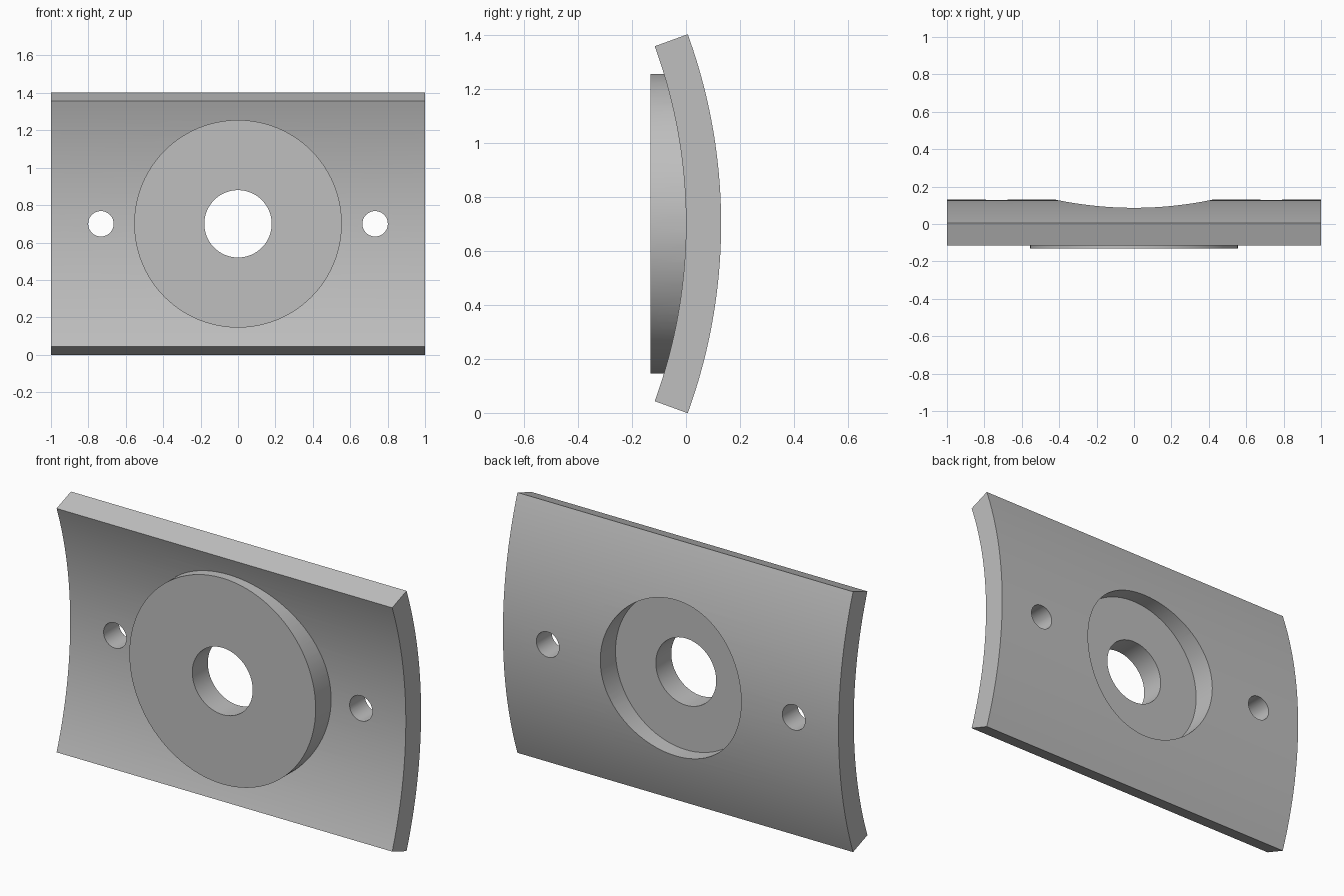
import bpy
import bmesh
from math import sin, cos, pi, radians

cube = bpy.data.objects.get("Cube")
if cube:
    bpy.data.objects.remove(cube, do_unlink=True)

MID = 0.70           # height of the plate centre
INNER, OUTER = 1.92, 2.05
HALF_ANGLE = radians(20)

grey = bpy.data.materials.new("plain grey")
grey.use_nodes = True
colour = (0.52, 0.52, 0.52, 1)
grey.diffuse_color = colour
grey.node_tree.nodes["Principled BSDF"].inputs["Base Color"].default_value = colour


def make_object(name, bm):
    bmesh.ops.recalc_face_normals(bm, faces=bm.faces)
    mesh = bpy.data.meshes.new(name)
    bm.to_mesh(mesh)
    bm.free()
    mesh.materials.append(grey)
    obj = bpy.data.objects.new(name, mesh)
    bpy.context.collection.objects.link(obj)
    return obj


def cylinder(name, radius, y0, y1, x=0, sides=96):
    """Disc along y, from y0 to y1, centred on the plate height."""
    bm = bmesh.new()
    ring = [bm.verts.new((x + radius * cos(2 * pi * i / sides), y0,
                          MID + radius * sin(2 * pi * i / sides)))
            for i in range(sides)]
    face = bm.faces.new(ring)
    new = bmesh.ops.extrude_face_region(bm, geom=[face])["geom"]
    verts = [v for v in new if isinstance(v, bmesh.types.BMVert)]
    bmesh.ops.translate(bm, verts=verts, vec=(0, y1 - y0, 0))
    return make_object(name, bm)


def boolean(target, tool, operation):
    mod = target.modifiers.new(operation.title(), 'BOOLEAN')
    mod.operation = operation
    mod.solver = 'EXACT'
    mod.object = tool
    bpy.context.view_layer.objects.active = target
    bpy.ops.object.modifier_apply(modifier=mod.name)
    bpy.data.objects.remove(tool, do_unlink=True)


# Curved plate: arc-shaped section extruded along x
steps = 48
angles = [HALF_ANGLE * (2 * i / steps - 1) for i in range(steps + 1)]
section = [(OUTER, a) for a in angles] + [(INNER, a) for a in reversed(angles)]
bm = bmesh.new()
face = bm.faces.new([bm.verts.new((-1, r * cos(a) - INNER, MID + r * sin(a)))
                     for r, a in section])
new = bmesh.ops.extrude_face_region(bm, geom=[face])["geom"]
bmesh.ops.translate(bm, verts=[v for v in new if isinstance(v, bmesh.types.BMVert)],
                    vec=(2, 0, 0))
plate = make_object("curved_plate", bm)

# Raised round boss on the front
boolean(plate, cylinder("front_boss", 0.555, -0.132, 0.03), 'UNION')

# Round recess in the back, centre bore and the two bolt holes
boolean(plate, cylinder("back_recess", 0.42, 0.0, 0.4), 'DIFFERENCE')
boolean(plate, cylinder("centre_bore", 0.18, -0.4, 0.4), 'DIFFERENCE')
for side in (-1, 1):
    boolean(plate, cylinder("bolt_hole", 0.068, -0.4, 0.4, side * 0.733, 48), 'DIFFERENCE')

# Smooth curved walls, sharp rims
bpy.ops.object.select_all(action='DESELECT')
plate.select_set(True)
bpy.context.view_layer.objects.active = plate
bpy.ops.object.shade_smooth_by_angle(angle=radians(15))
